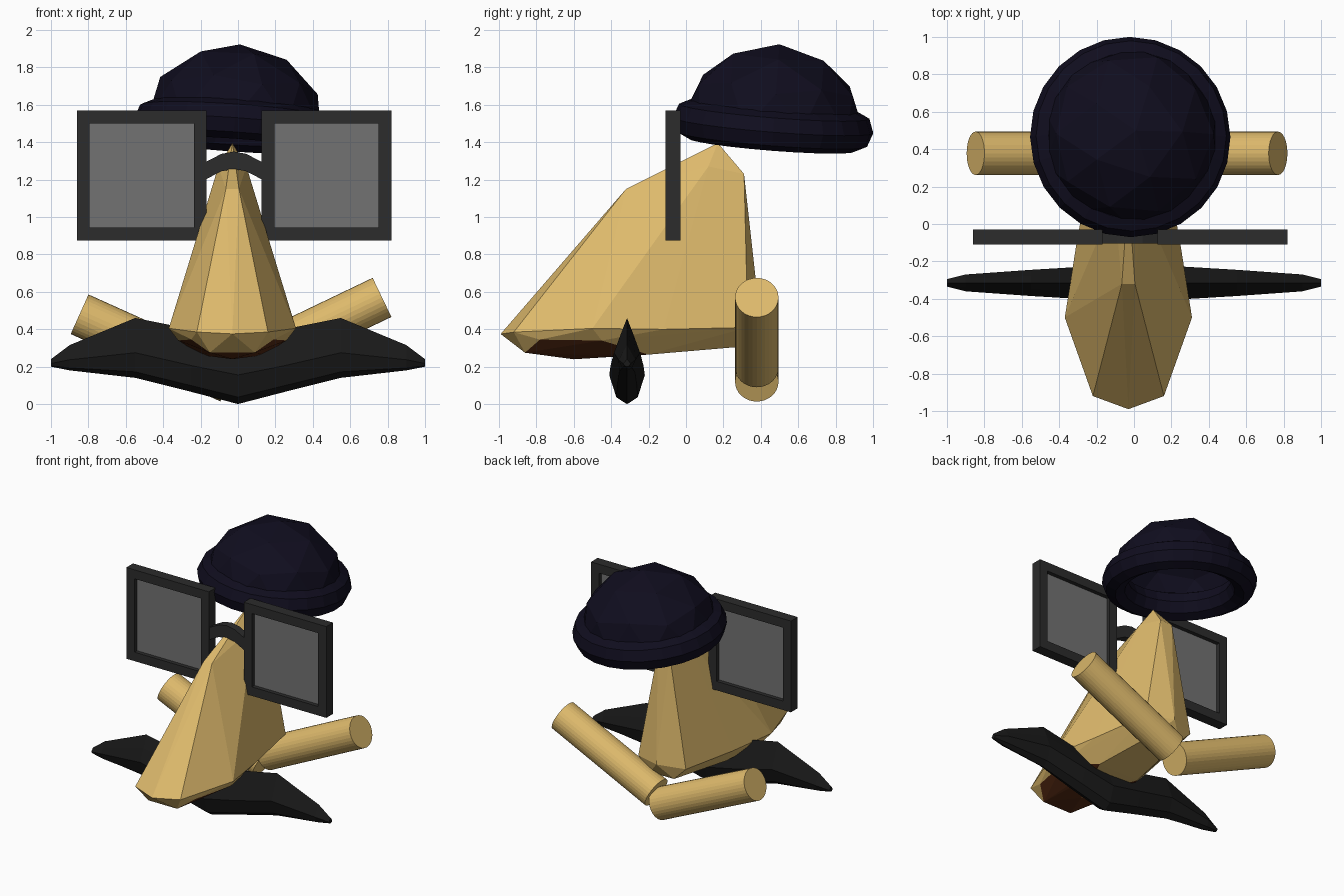
import bpy, bmesh
from math import radians
from mathutils import Vector

if "Cube" in bpy.data.objects:
    bpy.data.objects.remove(bpy.data.objects["Cube"])


def material(name, r, g, b):
    m = bpy.data.materials.new(name)
    m.diffuse_color = (r, g, b, 1)
    m.use_nodes = True
    m.node_tree.nodes["Principled BSDF"].inputs["Base Color"].default_value = m.diffuse_color
    return m


SKIN = material("tan", 0.73, 0.49, 0.15)
NOSTRIL = material("brown", 0.10, 0.025, 0.007)
BLACK = material("black", 0.01, 0.01, 0.01)
FRAME = material("dark_grey", 0.025, 0.025, 0.025)
LENS = material("lens_grey", 0.17, 0.17, 0.17)
NAVY = material("navy", 0.005, 0.004, 0.013)


def make(name, bm, *mats):
    bmesh.ops.recalc_face_normals(bm, faces=bm.faces)
    me = bpy.data.meshes.new(name)
    bm.to_mesh(me)
    bm.free()
    for m in mats:
        me.materials.append(m)
    ob = bpy.data.objects.new(name, me)
    bpy.context.collection.objects.link(ob)
    return ob


def loft(name, rings, mat, closed=False):
    """Skin a list of point rings; cap the ends unless closed."""
    bm = bmesh.new()
    vs = [[bm.verts.new(p) for p in ring] for ring in rings]
    n = len(rings[0])
    pairs = list(zip(vs, vs[1:]))
    if closed:
        pairs.append((vs[-1], vs[0]))
    else:
        bm.faces.new(vs[0])
        bm.faces.new(vs[-1])
    for a, b in pairs:
        for i in range(n):
            j = (i + 1) % n
            bm.faces.new((a[i], a[j], b[j], b[i]))
    return make(name, bm, mat)


# Nose: faceted hull mirrored about its own centre line
NX = -0.03
half = [(0, -0.99, 0.375), (0.19, -0.92, 0.385), (0.12, -0.86, 0.275),
        (0.22, -0.78, 0.345), (0.34, -0.5, 0.405), (0.29, -0.45, 0.34),
        (0.12, -0.38, 0.255), (0, -0.6, 0.24), (0.28, -0.12, 0.40),
        (0.20, 0.33, 0.41), (0, 0.40, 0.42), (0.10, 0.33, 0.31),
        (0.17, -0.2, 0.265), (0.035, -0.32, 1.15), (0.14, -0.05, 1.0),
        (0.075, 0.12, 1.27), (0.0, 0.17, 1.395), (0.05, 0.31, 1.23)]
bm = bmesh.new()
for x, y, z in half:
    for s in ((1, -1) if x else (1,)):
        bm.verts.new((NX + s * x, y, z))
hull = bmesh.ops.convex_hull(bm, input=bm.verts)
loose = [v for v in bm.verts if not v.link_faces]
bmesh.ops.delete(bm, geom=loose, context='VERTS')
# Brown nostril area underneath the tip
for f in bm.faces:
    c = f.calc_center_median()
    if c.z < 0.35 and -0.82 < c.y < -0.36 and abs(f.normal.z) > 0.3:
        f.material_index = 1
make("nose", bm, SKIN, NOSTRIL)

# Moustache: stations of (x, top, bottom, half thickness)
side = [(1.0, 0.24, 0.20, 0.02), (0.9, 0.315, 0.18, 0.045),
        (0.55, 0.46, 0.14, 0.07), (0.25, 0.40, 0.065, 0.088)]
stations = [(-x, t, b, w) for x, t, b, w in side] + [(0, 0.37, 0.0, 0.095)] + side[::-1]
section = [(0, 1), (0.5, 0.72), (1, 0.42), (0.6, 0.1), (0, 0),
           (-0.6, 0.1), (-1, 0.42), (-0.5, 0.72)]
loft("moustache", [[(x, -0.315 + w * u, b + (t - b) * v) for u, v in section]
                   for x, t, b, w in stations], BLACK)


# Glasses: mitred square frames with recessed lenses
def square(cx, cz, h, y):
    return [(cx + sx * h, y, cz + sz * h) for sx, sz in ((-1, -1), (1, -1), (1, 1), (-1, 1))]


for label, cx in (("left", -0.515), ("right", 0.473)):
    cz = 1.222
    loft(label + "_frame", [square(cx, cz, h, y) for h, y in
         ((0.347, -0.11), (0.347, -0.03), (0.279, -0.03), (0.279, -0.11))], FRAME, True)
    loft(label + "_lens", [square(cx, cz, 0.282, y) for y in (-0.08, -0.06)], LENS)

arch = [(-0.18, 1.245), (-0.09, 1.292), (-0.022, 1.305), (0.045, 1.292), (0.135, 1.245)]
loft("nose_bridge", [[(x, y, z + d) for y, d in
     ((-0.105, -0.048), (-0.045, -0.048), (-0.045, 0.045), (-0.105, 0.045))]
     for x, z in arch], FRAME)

# Hat: hollow faceted dome and rolled brim, tipped slightly
TILT = (radians(-4.5), radians(4), 0)
bm = bmesh.new()
bmesh.ops.create_icosphere(bm, subdivisions=2, radius=1)
low = [v for v in bm.verts if v.co.z < -0.05]
bmesh.ops.delete(bm, geom=low, context='VERTS')
for v in bm.verts:
    v.co = Vector((v.co.x * 0.485, v.co.y * 0.485, v.co.z * 0.43))
dome = make("hat_dome", bm, NAVY)
dome.location = (-0.02, 0.465, 1.495)
dome.rotation_euler = TILT

bpy.ops.mesh.primitive_torus_add(major_segments=24, minor_segments=8,
                                 major_radius=0.445, minor_radius=0.092,
                                 location=(-0.02, 0.465, 1.49), rotation=TILT)
brim = bpy.context.object
brim.name = "hat_brim"
brim.scale.z = 1.15
brim.data.materials.append(NAVY)

# Two tubes forming a shallow V behind the nose
for label, inner, outer in (("left", (-0.047, 0.12), (-0.847, 0.48)),
                            ("right", (-0.013, 0.195), (0.77, 0.57))):
    a = Vector((inner[0], 0.378, inner[1]))
    b = Vector((outer[0], 0.378, outer[1]))
    bpy.ops.mesh.primitive_cylinder_add(vertices=32, radius=0.116, depth=(b - a).length,
                                        location=(a + b) / 2)
    tube = bpy.context.object
    tube.name = label + "_tube"
    tube.rotation_euler = (b - a).to_track_quat('Z', 'Y').to_euler()
    tube.data.materials.append(SKIN)
